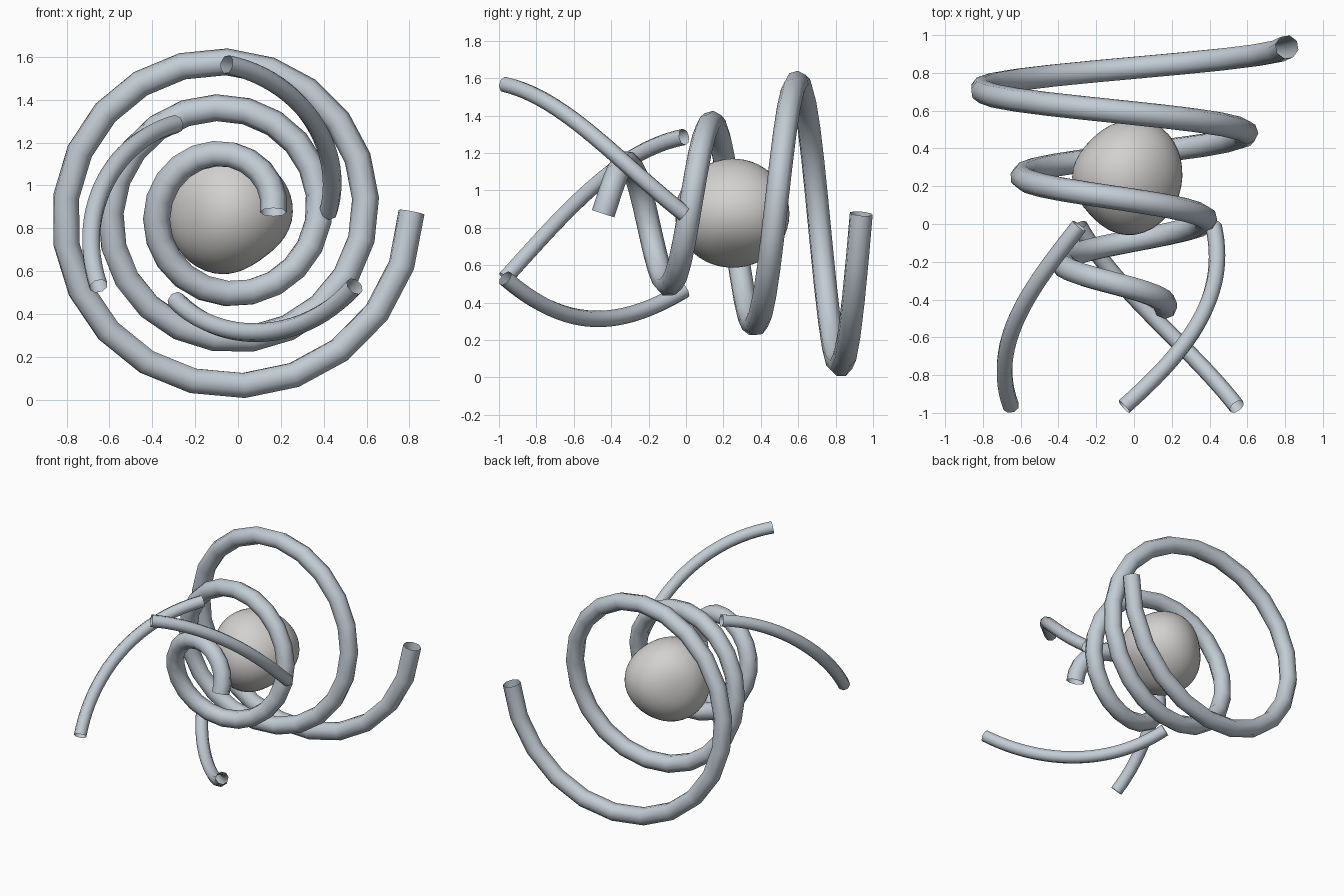
import bpy
import math
from mathutils import Vector

cube = bpy.data.objects.get("Cube")
if cube:
    bpy.data.objects.remove(cube, do_unlink=True)

AXIS_X, AXIS_Z = -0.053, 0.875


def make_material(name, rgb):
    mat = bpy.data.materials.new(name)
    mat.use_nodes = True
    mat.diffuse_color = (*rgb, 1)
    mat.node_tree.nodes["Principled BSDF"].inputs["Base Color"].default_value = (*rgb, 1)
    return mat


steel = make_material("blue grey", (0.54, 0.60, 0.66))
stone = make_material("warm grey", (0.65, 0.64, 0.63))


def spiral_tube(name, angles, radii, depths, thickness, steps):
    """Open eight-sided tube winding about the front-to-back axis."""
    curve = bpy.data.curves.new(name, "CURVE")
    curve.dimensions = "3D"
    curve.bevel_depth = thickness
    curve.bevel_resolution = 2
    curve.use_fill_caps = False
    spline = curve.splines.new("POLY")
    spline.points.add(steps)
    for i, point in enumerate(spline.points):
        t = i / steps
        angle, radius, y = (a + (b - a) * t for a, b in (angles, radii, depths))
        point.co = (AXIS_X + radius * math.cos(angle), y,
                    AXIS_Z + radius * math.sin(angle), 1)
    spline.use_smooth = True
    curve.materials.append(steel)
    obj = bpy.data.objects.new(name, curve)
    bpy.context.collection.objects.link(obj)
    bpy.ops.object.select_all(action="DESELECT")
    obj.select_set(True)
    bpy.context.view_layer.objects.active = obj
    bpy.ops.object.convert(target="MESH")
    bpy.ops.object.shade_smooth_by_angle(angle=math.radians(60))


# Large widening coil
spiral_tube("coil", (0, 3 * math.tau), (0.218, 0.863), (-0.443, 0.937), 0.063, 64)

# Three swept arms, evenly spaced around the axis
for n, name in enumerate(("left_arm", "upper_arm", "lower_arm")):
    start = n * math.tau / 3
    spiral_tube(name, (start, start + math.pi / 2), (0.474, 0.69),
                (-0.01, -0.967), 0.044, 24)

# Irregular rounded core: a sphere with soft dents and bulges
bpy.ops.mesh.primitive_ico_sphere_add(subdivisions=4, radius=1,
                                      location=(-0.04, 0.25, AXIS_Z))
core = bpy.context.object
core.name = "core"
core.data.materials.append(stone)
lumps = [
    ((0.6, 0.0, -0.8), -0.035),
    ((-0.7, -0.7, 0.0), -0.025),
    ((-0.7, 0.7, 0.1), -0.03),
    ((0.6, -0.1, 0.8), -0.015),
    ((0.6, 0.8, 0.0), 0.02),
    ((0.0, -1.0, 0.0), 0.015),
]
for vert in core.data.vertices:
    direction = vert.co.normalized()
    size = 0.3
    for axis, amount in lumps:
        size += amount * math.exp(5 * (direction.dot(Vector(axis).normalized()) - 1))
    vert.co = direction * size
bpy.ops.object.shade_smooth()
